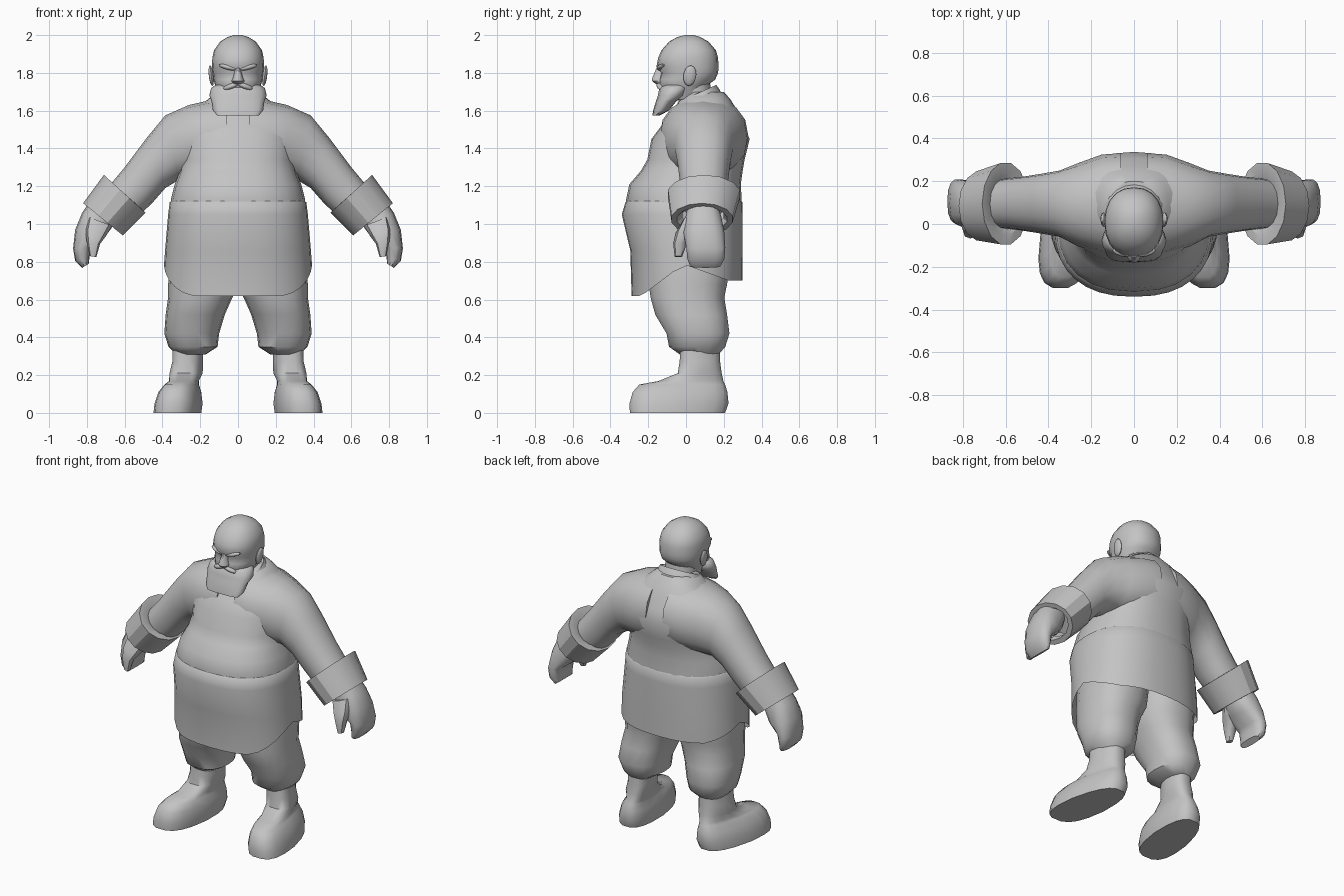
import bpy, bmesh, math
from mathutils import Vector, Matrix

grey = bpy.data.materials.new("plain_grey")
grey.diffuse_color = (0.55, 0.55, 0.55, 1)


def finish(name, bm, mirror=False, angle=45):
    bmesh.ops.recalc_face_normals(bm, faces=bm.faces)
    me = bpy.data.meshes.new(name)
    bm.to_mesh(me)
    bm.free()
    me.materials.append(grey)
    for p in me.polygons:
        p.use_smooth = True
    me.set_sharp_from_angle(angle=math.radians(angle))
    ob = bpy.data.objects.new(name, me)
    bpy.context.collection.objects.link(ob)
    if mirror:
        ob.modifiers.new("mirror", 'MIRROR')
    return ob


def sgnpow(v, e):
    return math.copysign(abs(v) ** e, v)


def unit_ring(n, e):
    """Rounded-square ring of radius one."""
    for i in range(n):
        a = 2 * math.pi * i / n
        yield sgnpow(math.cos(a), e), sgnpow(math.sin(a), e)


def skin(name, rings, caps=(True, True), mirror=False, angle=45):
    """Bridge a series of equal rings of points."""
    bm = bmesh.new()
    loops = [[bm.verts.new(p) for p in r] for r in rings]
    n = len(loops[0])
    for a, b in zip(loops, loops[1:]):
        for i in range(n):
            j = (i + 1) % n
            bm.faces.new((a[i], a[j], b[j], b[i]))
    if caps[0]:
        bm.faces.new(loops[0])
    if caps[1]:
        bm.faces.new(loops[-1])
    return finish(name, bm, mirror, angle)


def stack(name, secs, n=20, e=0.85, tilt=0, splay=0, taper=0, **kw):
    """Upright loft: sections are (z, x_min, x_max, y_front, y_back)."""
    rings = []
    for z, x0, x1, y0, y1 in secs:
        cx, cy, rx, ry = (x0 + x1) / 2, (y0 + y1) / 2, (x1 - x0) / 2, (y1 - y0) / 2
        rings.append([Vector((cx + u * rx * (1 - taper * max(v, 0)) - splay * (v * ry + cy - 0.05),
                              cy + v * ry, z + tilt * v * ry)) for u, v in unit_ring(n, e)])
    return skin(name, rings, **kw)


def limb(name, secs, n=14, e=0.9, **kw):
    """Slanted loft: sections are (outer x, z, inner x, z, y_front, y_back)."""
    rings = []
    for xa, za, xb, zb, y0, y1 in secs:
        a, b = Vector((xa, 0, za)), Vector((xb, 0, zb))
        rings.append([(a + b) / 2 + (a - b) / 2 * u + Vector((0, (y0 + y1) / 2 + v * (y1 - y0) / 2, 0))
                      for u, v in unit_ring(n, e)])
    return skin(name, rings, mirror=True, **kw)


def sym(rows):
    """Sections centred on x = 0, from (z, half width, y_front, y_back)."""
    return [(z, -r, r, a, b) for z, r, a, b in rows]


def ball(name, loc, size, rot=(0, 0, 0), mirror=True):
    bm = bmesh.new()
    bmesh.ops.create_uvsphere(bm, u_segments=10, v_segments=7, radius=1)
    m = Matrix.Translation(loc)
    for ang, ax in zip(rot, 'XYZ'):
        m = m @ Matrix.Rotation(ang, 4, ax)
    bm.transform(m @ Matrix.Diagonal((*size, 1)))
    return finish(name, bm, mirror, 60)


# Torso with big belly and rounded upper back
stack("torso", sym([
    (0.98, 0.34, -0.29, 0.27), (1.08, 0.358, -0.315, 0.293), (1.13, 0.355, -0.317, 0.295),
    (1.21, 0.335, -0.30, 0.29), (1.28, 0.308, -0.24, 0.30), (1.34, 0.30, -0.205, 0.31),
    (1.45, 0.31, -0.183, 0.337), (1.52, 0.30, -0.13, 0.308), (1.60, 0.235, -0.07, 0.272),
    (1.66, 0.16, -0.03, 0.235), (1.70, 0.11, 0.0, 0.20)]), n=24)

# Collar and neck
stack("collar", sym([(1.61, 0.165, -0.07, 0.20), (1.665, 0.14, -0.05, 0.175), (1.69, 0.125, -0.045, 0.16),
                     (1.67, 0.11, -0.03, 0.14)]), tilt=0.45, e=1)
stack("neck", sym([(1.58, 0.10, -0.03, 0.15), (1.80, 0.10, -0.06, 0.12)]), e=1)


# Tunic skirt with a hem that rises at the sides
def hem(v):
    if v < 0:
        return 0.62 + 0.16 * (1 - min(1, max(0, (-v - 0.1) / 0.72)))
    return 0.78 - 0.08 * min(1, v / 0.75)


skirt = []
for k, (r, y0, y1) in enumerate([(0.35, -0.31, 0.29), (0.362, -0.321, 0.298), (0.37, -0.34, 0.30),
                                 (0.386, -0.295, 0.30), (0.392, -0.288, 0.30)]):
    zs = (1.125, 1.115, 1.05, 0.86)
    skirt.append([Vector((u * r, (y0 + y1) / 2 + v * (y1 - y0) / 2, zs[k] if k < 4 else hem(v)))
                  for u, v in unit_ring(32, 0.85)])
skin("tunic_skirt", skirt, caps=(False, False))

# Sleeves, blending into the chest and back
limb("sleeve", [
    (0.06, 1.67, 0.06, 1.26, -0.14, 0.33), (0.15, 1.655, 0.15, 1.25, -0.14, 0.325),
    (0.26, 1.63, 0.26, 1.24, -0.105, 0.285),
    (0.385, 1.575, 0.31, 1.235, -0.06, 0.25), (0.48, 1.46, 0.385, 1.19, -0.045, 0.235),
    (0.60, 1.30, 0.455, 1.11, -0.03, 0.22), (0.70, 1.18, 0.54, 1.03, -0.02, 0.21)], n=16)

# Wide folded cuffs
limb("cuff", [
    (0.655, 1.175, 0.555, 1.085, 0.0, 0.19), (0.685, 1.235, 0.515, 1.085, -0.055, 0.245),
    (0.71, 1.26, 0.49, 1.06, -0.10, 0.29), (0.82, 1.11, 0.61, 0.94, -0.08, 0.25),
    (0.795, 1.09, 0.635, 0.96, -0.05, 0.22), (0.74, 1.10, 0.61, 0.99, -0.02, 0.20)],
     e=1, caps=(False, False), angle=30)

# Hands: curled mitt plus thumb
limb("hand", [
    (0.77, 1.14, 0.64, 1.04, 0.01, 0.17), (0.825, 1.06, 0.665, 0.985, -0.005, 0.19),
    (0.862, 0.97, 0.705, 0.93, -0.015, 0.205), (0.873, 0.87, 0.775, 0.88, 0.0, 0.21),
    (0.862, 0.805, 0.785, 0.835, 0.005, 0.205), (0.825, 0.768, 0.79, 0.79, 0.02, 0.185)], e=0.8)
limb("thumb", [
    (0.80, 1.04, 0.665, 0.99, -0.02, 0.09), (0.81, 0.97, 0.70, 0.935, -0.055, 0.06),
    (0.80, 0.90, 0.73, 0.895, -0.068, 0.005), (0.785, 0.83, 0.75, 0.825, -0.06, -0.02)], n=8)

# Baggy trousers gathered below the knee
stack("trouser_leg", [
    (0.31, 0.17, 0.33, -0.035, 0.175), (0.35, 0.108, 0.368, -0.092, 0.21), (0.42, 0.10, 0.39, -0.105, 0.232),
    (0.52, 0.07, 0.383, -0.165, 0.22), (0.61, 0.03, 0.37, -0.19, 0.205), (0.68, -0.005, 0.37, -0.20, 0.22),
    (0.80, -0.01, 0.36, -0.21, 0.24), (0.98, -0.01, 0.33, -0.21, 0.24)], n=18, mirror=True)

# Boots, broad at the toe and turned slightly outward
stack("boot", [
    (0.0, 0.182, 0.425, -0.30, 0.21), (0.05, 0.176, 0.42, -0.302, 0.228), (0.11, 0.185, 0.40, -0.285, 0.222),
    (0.15, 0.20, 0.37, -0.25, 0.21), (0.168, 0.205, 0.355, -0.15, 0.20), (0.21, 0.19, 0.362, -0.045, 0.19),
    (0.27, 0.188, 0.348, -0.035, 0.182), (0.36, 0.188, 0.345, -0.03, 0.18)],
      n=18, e=0.72, splay=0.13, taper=0.2, mirror=True)

# Bald head
stack("head", sym([
    (1.66, 0.09, -0.09, 0.08), (1.73, 0.12, -0.145, 0.11), (1.765, 0.13, -0.142, 0.155),
    (1.80, 0.134, -0.132, 0.17), (1.83, 0.138, -0.157, 0.172), (1.88, 0.136, -0.147, 0.17),
    (1.92, 0.127, -0.13, 0.158), (1.965, 0.095, -0.09, 0.12), (1.99, 0.055, -0.045, 0.075),
    (2.0, 0.02, -0.005, 0.04)]), e=0.9, angle=60)

# Beard, flaring forward to a blunt end
stack("beard", sym([
    (1.575, 0.11, -0.178, -0.14), (1.60, 0.133, -0.175, -0.09), (1.65, 0.14, -0.16, -0.05),
    (1.68, 0.152, -0.15, -0.005), (1.72, 0.142, -0.142, 0.02), (1.735, 0.12, -0.125, 0.02)]),
      n=18, angle=50)

# Facial features
stack("nose", sym([(1.74, 0.025, -0.16, -0.10), (1.757, 0.034, -0.182, -0.10), (1.775, 0.026, -0.18, -0.10),
                   (1.825, 0.014, -0.158, -0.10)]), n=10, e=1)
ball("brow", (0.055, -0.132, 1.83), (0.05, 0.02, 0.013), (0, -0.25, 0.25))
ball("moustache", (0.04, -0.136, 1.728), (0.045, 0.018, 0.014), (0, 0.35, 0.25))
ball("ear", (0.142, 0.02, 1.785), (0.013, 0.034, 0.055), (-0.15, 0.12, 0))
